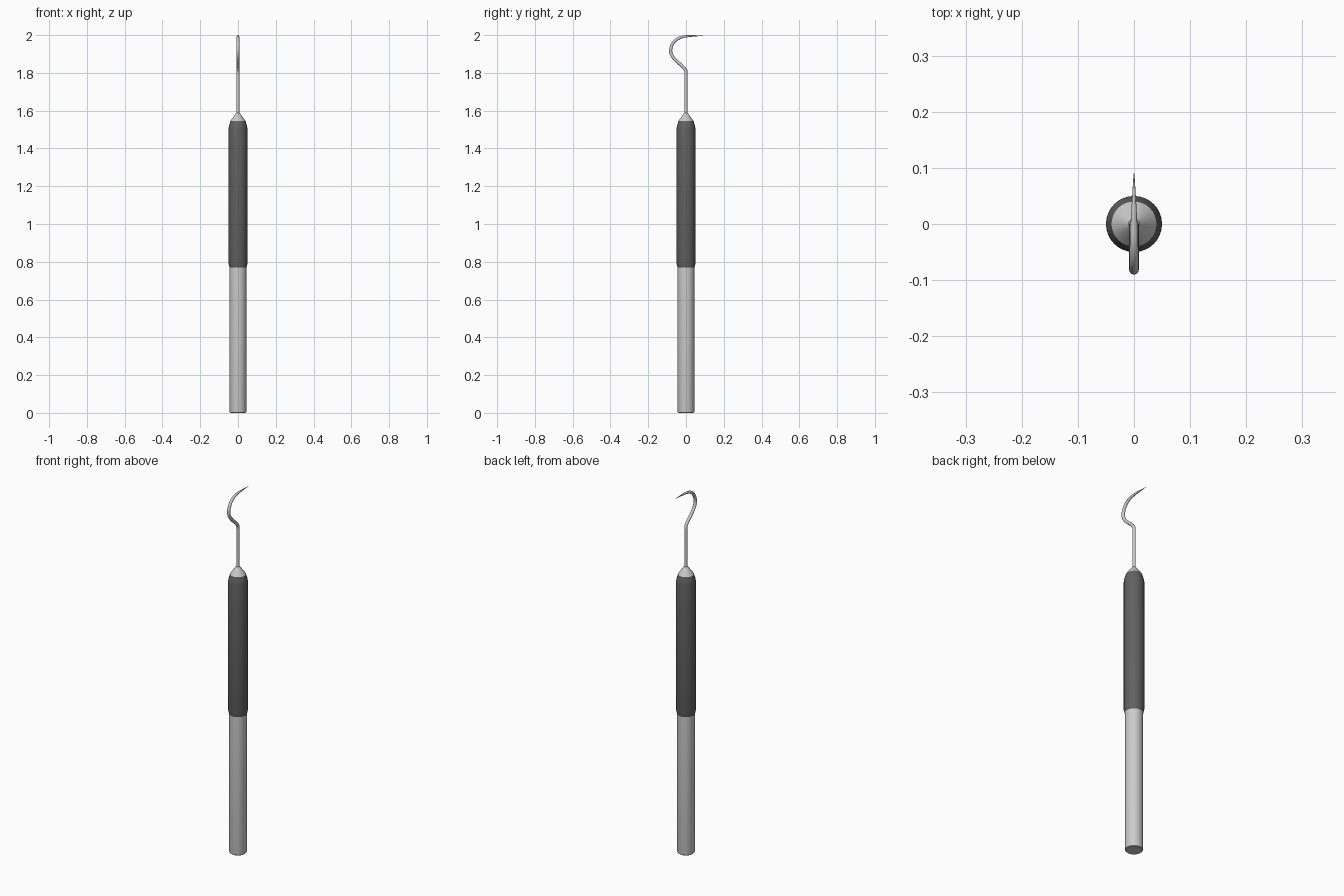
import bpy, bmesh, math
from mathutils import Vector

if "Cube" in bpy.data.objects:
    bpy.data.objects.remove(bpy.data.objects["Cube"])

SIDES = 32


def material(name, shade):
    m = bpy.data.materials.new(name)
    m.diffuse_color = (shade, shade, shade, 1)
    m.use_nodes = True
    m.node_tree.nodes["Principled BSDF"].inputs["Base Color"].default_value = m.diffuse_color
    return m


def finish(name, bm, mat=None, angle=35):
    bmesh.ops.recalc_face_normals(bm, faces=bm.faces)
    me = bpy.data.meshes.new(name)
    bm.to_mesh(me)
    bm.free()
    ob = bpy.data.objects.new(name, me)
    bpy.context.collection.objects.link(ob)
    if mat:
        me.materials.append(mat)
    bpy.ops.object.select_all(action='DESELECT')
    ob.select_set(True)
    bpy.context.view_layer.objects.active = ob
    bpy.ops.object.shade_smooth_by_angle(angle=math.radians(angle))
    return ob


def skin(bm, rings):
    """Bridge successive vertex rings and cap both ends."""
    for a, b in zip(rings, rings[1:]):
        for i in range(len(a)):
            j = (i + 1) % len(a)
            bm.faces.new((a[i], a[j], b[j], b[i]))
    bm.faces.new(rings[0])
    bm.faces.new(rings[-1])


def lathe(name, profile, mat=None, angle=35):
    bm = bmesh.new()
    rings = [[bm.verts.new((r * math.cos(i * math.tau / SIDES),
                            r * math.sin(i * math.tau / SIDES), z))
              for i in range(SIDES)] for r, z in profile]
    skin(bm, rings)
    return finish(name, bm, mat, angle)


def smooth_path(points, steps):
    """Catmull-Rom interpolation through (y, z, radius) control points."""
    p = [Vector(q) for q in points]
    p = [2 * p[0] - p[1]] + p + [2 * p[-1] - p[-2]]
    out = []
    for a, b, c, d in zip(p, p[1:], p[2:], p[3:]):
        for s in range(steps):
            t = s / steps
            out.append(0.5 * (2 * b + (c - a) * t + (2 * a - 5 * b + 4 * c - d) * t ** 2
                              + (3 * b - a - 3 * c + d) * t ** 3))
    return out + [p[-2]]


def tapered_wire(name, path, sides=16):
    bm = bmesh.new()
    rings = []
    for k, (y, z, r) in enumerate(path):
        a, b = path[max(k - 1, 0)], path[min(k + 1, len(path) - 1)]
        t = Vector((b[0] - a[0], b[1] - a[1])).normalized()
        ring = []
        for i in range(sides):
            u = i * math.tau / sides
            s = r * math.sin(u)
            ring.append(bm.verts.new((r * math.cos(u), y - t.y * s, z + t.x * s)))
        rings.append(ring)
    skin(bm, rings)
    return finish(name, bm, None, 50)


rubber = material("dark_rubber", 0.12)

# Metal handle with a rounded butt end
lathe("handle", [(0.040, 0), (0.0435, 0.003), (0.045, 0.010), (0.045, 0.80)])

# Dark sleeve with chamfered ends
lathe("grip", [(0.045, 0.77), (0.050, 0.79), (0.050, 1.505),
               (0.0475, 1.52), (0.040, 1.545)], rubber)

# Conical collar holding the wire
lathe("collar", [(0.040, 1.54), (0.040, 1.545), (0.015, 1.58), (0.010, 1.587)])

# Straight shank followed by the hook, thinning to a point
shank = [Vector((0, 1.56, 0.0085)), Vector((0, 1.795, 0.0085))]
hook = smooth_path([(0, 1.81, 0.0085), (-0.016, 1.832, 0.0085), (-0.054, 1.866, 0.0085),
                    (-0.076, 1.895, 0.0085), (-0.081, 1.925, 0.0085),
                    (-0.067, 1.960, 0.0082), (-0.038, 1.984, 0.0075),
                    (0.0, 1.9935, 0.006), (0.045, 1.996, 0.0035), (0.09, 1.997, 0.0008)], 5)
tapered_wire("hook", shank + hook)
